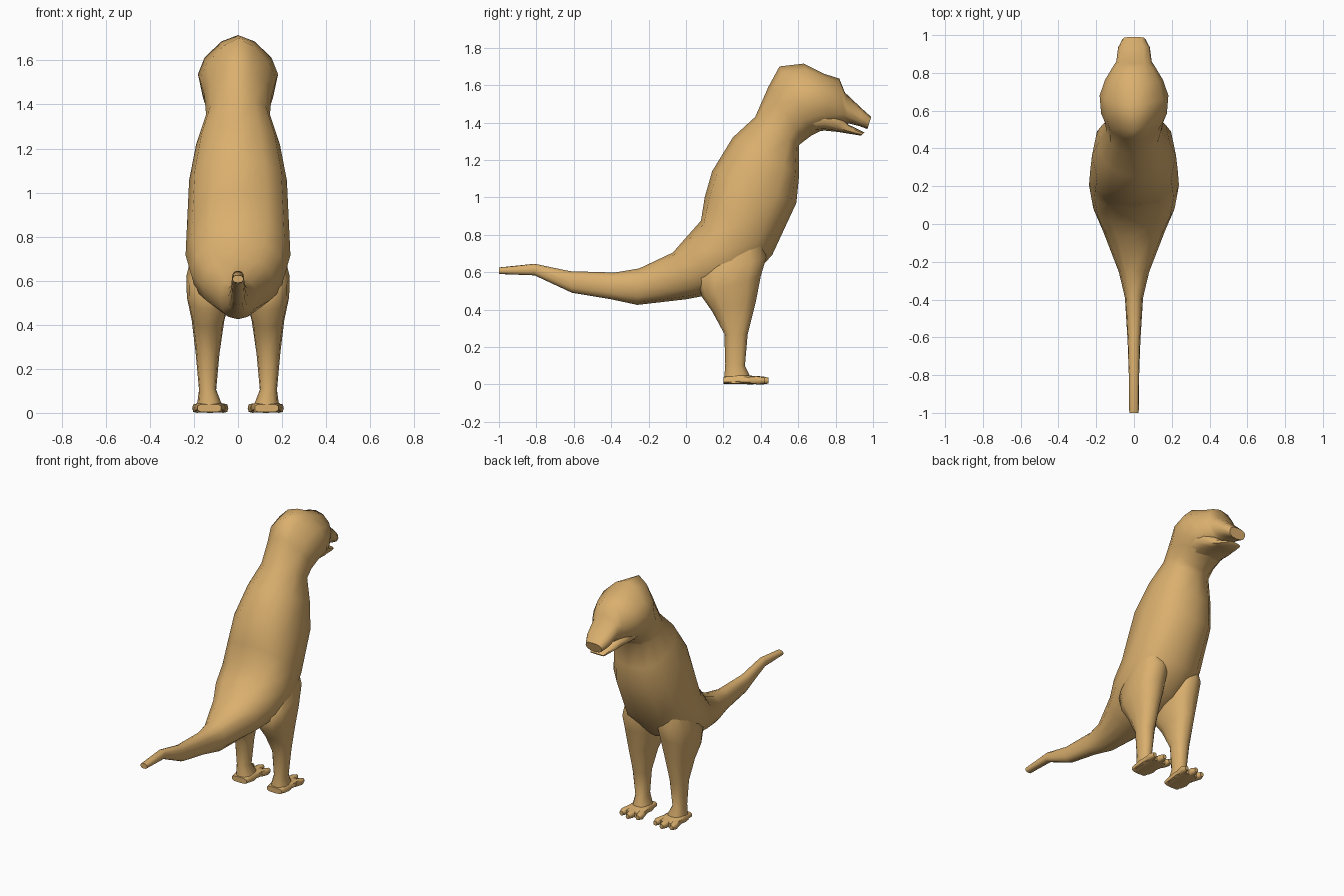
import bpy
import bmesh
from math import cos, sin, pi, radians

cube = bpy.data.objects.get("Cube")
if cube:
    bpy.data.objects.remove(cube, do_unlink=True)

# One flat sandy hide colour
HIDE = (0.70, 0.43, 0.155, 1)
hide = bpy.data.materials.new("sandy_hide")
hide.use_nodes = True
hide.diffuse_color = HIDE
hide.node_tree.nodes["Principled BSDF"].inputs["Base Color"].default_value = HIDE


def soft(value, power):
    """Signed power, used to square off or pinch an ellipse."""
    return abs(value) ** power * (1 if value >= 0 else -1)


def loft(name, rings, sides=12, power=0.86, mirrored=False):
    """Skin closed rings: (upper y, upper z, lower y, lower z, centre x, half width).

    A seventh value shapes the upper half: above one pinches it, below squares it.
    """
    bm = bmesh.new()
    loops = []
    for upper_y, upper_z, lower_y, lower_z, centre, half, *crown in rings:
        loop = []
        for i in range(sides):
            angle = 2 * pi * i / sides
            bend = crown[0] if crown and cos(angle) > 0 else power
            along = soft(cos(angle), bend)
            across = soft(sin(angle), bend)
            y = (upper_y + lower_y + along * (upper_y - lower_y)) / 2
            z = (upper_z + lower_z + along * (upper_z - lower_z)) / 2
            loop.append(bm.verts.new((centre + across * half, y, z)))
        loops.append(loop)
    for first, second in zip(loops, loops[1:]):
        for i in range(sides):
            j = (i + 1) % sides
            bm.faces.new((first[i], first[j], second[j], second[i]))
    bm.faces.new(loops[0])
    bm.faces.new(loops[-1])
    bmesh.ops.recalc_face_normals(bm, faces=bm.faces)

    mesh = bpy.data.meshes.new(name)
    bm.to_mesh(mesh)
    bm.free()
    mesh.materials.append(hide)
    part = bpy.data.objects.new(name, mesh)
    bpy.context.collection.objects.link(part)

    bpy.ops.object.select_all(action="DESELECT")
    part.select_set(True)
    bpy.context.view_layer.objects.active = part
    bpy.ops.object.shade_smooth_by_angle(angle=radians(58))
    if mirrored:
        mirror = part.modifiers.new("mirror", "MIRROR")
        mirror.use_axis[0] = True
        mirror.use_mirror_merge = False


def centred(rows):
    """Insert a zero centre x for parts on the midline."""
    return [(*row[:4], 0, *row[4:]) for row in rows]


# Tail, torso, neck, skull and upper snout as one continuous skin
loft("body", centred([
    (-1, .625, -1, .59, .025),
    (-.81, .645, -.81, .583, .027),
    (-.62, .605, -.61, .49, .034),
    (-.38, .598, -.4, .455, .048),
    (-.25, .62, -.26, .425, .08),
    (-.07, .705, 0, .455, .165),
    (0, .785, .16, .485, .215),
    (.08, .875, .33, .555, .238),
    (.1, 1, .46, .69, .232),
    (.14, 1.14, .59, .97, .222),
    (.25, 1.32, .605, 1.12, .19, 1),
    (.37, 1.43, .605, 1.28, .145, 1),
    (.44, 1.59, .63, 1.3, .153, 1.25),
    (.5, 1.7, .67, 1.33, .174, 1.4),
    (.63, 1.715, .73, 1.36, .182, 1.25),
    (.74, 1.66, .78, 1.375, .155, 1.05),
    (.82, 1.635, .85, 1.39, .11, .95),
    (.85, 1.56, .87, 1.395, .094, .8),
    (.94, 1.475, .93, 1.38, .084, .75),
    (.99, 1.43, .97, 1.365, .06, .75),
]))

# Lower jaw, buried in the cheeks and open only below the snout
loft("lower_jaw", centred([
    (.66, 1.5, .68, 1.35, .13),
    (.74, 1.49, .74, 1.357, .135),
    (.84, 1.42, .81, 1.35, .098),
    (.87, 1.388, .86, 1.342, .08),
    (.955, 1.347, .935, 1.33, .05),
]), sides=10, power=0.75)

# Haunch, shin and ankle
loft("legs", [
    (.4, .83, .14, .67, .12, .08),
    (.43, .68, .06, .56, .13, .105),
    (.4, .58, .085, .468, .132, .1),
    (.375, .45, .14, .39, .136, .074),
    (.33, .27, .205, .27, .138, .054),
    (.315, .1, .21, .11, .138, .039),
    (.34, .05, .205, .035, .13, .055),
    (.34, .005, .2, .005, .13, .06),
], mirrored=True)

# Flat soles
loft("feet", [
    (.2, .04, .2, .003, .13, .055),
    (.28, .055, .28, .002, .13, .062),
    (.35, .047, .35, 0, .127, .07),
    (.395, .035, .395, .003, .126, .072),
], sides=10, power=0.55, mirrored=True)

# Three short splayed toes on each foot
for label, splay in (("inner", -1), ("middle", 0), ("outer", 1)):
    reach = .442 - .02 * abs(splay)
    root = .127 + .045 * splay
    tip = .126 + .06 * splay
    loft(label + "_toes", [
        (.34, .045, .34, .002, root, .025),
        (reach - .03, .043, reach - .03, 0, tip, .022),
        (reach, .035, reach, .005, tip, .013),
    ], sides=8, power=0.7, mirrored=True)
